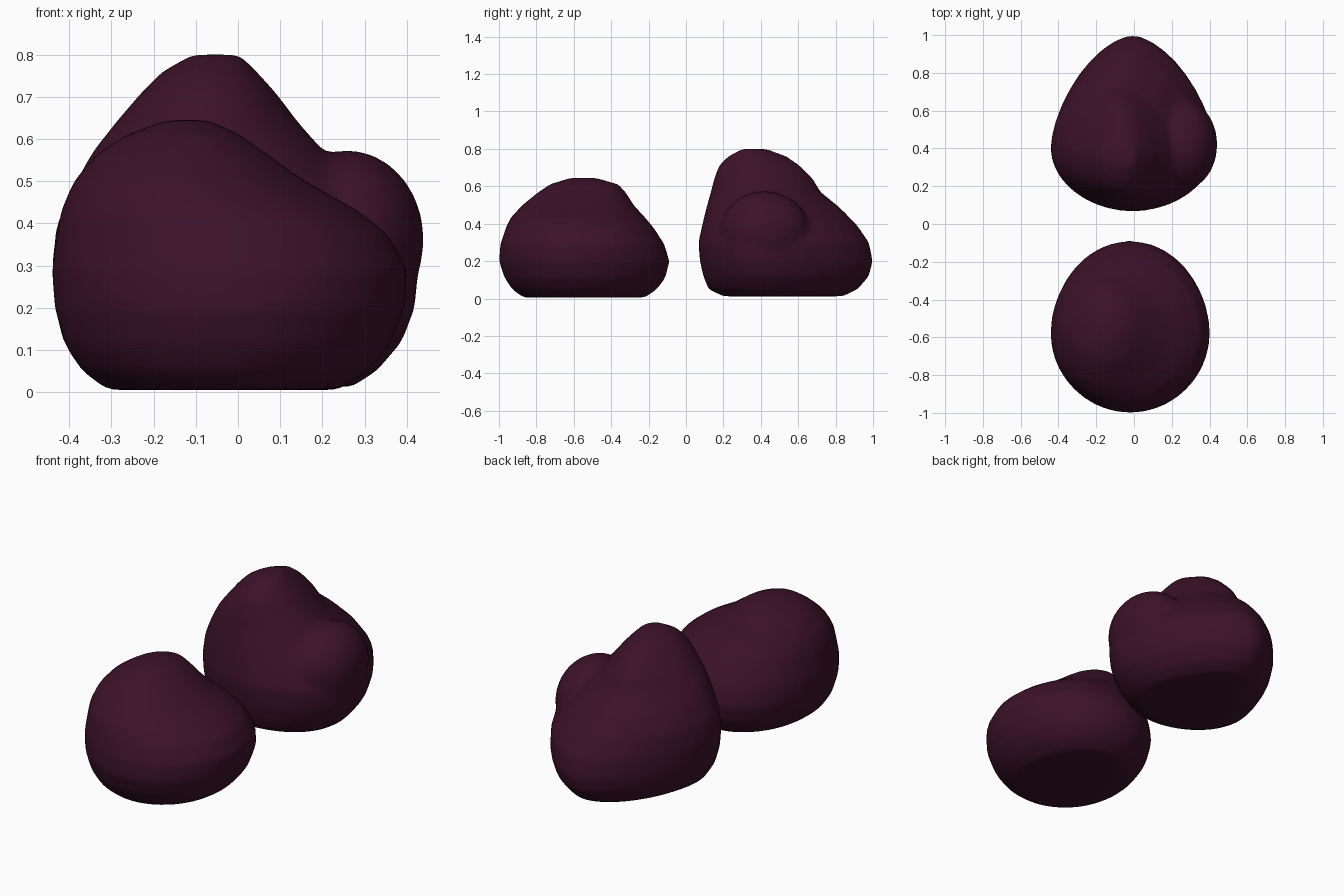
import bpy, bmesh, math
from mathutils import Matrix

if "Cube" in bpy.data.objects:
    bpy.data.objects.remove(bpy.data.objects["Cube"])

mat = bpy.data.materials.new("dark_plum")
mat.diffuse_color = (0.045, 0.006, 0.022, 1)
mat.use_nodes = True
mat.node_tree.nodes["Principled BSDF"].inputs["Base Color"].default_value = mat.diffuse_color


def lump(name, levels, n_front, n_back, lobes=()):
    """Loft of four-quadrant ovals: z, xmin, xmax, ymin, ymax, widest y."""
    bm = bmesh.new()
    rings, count = [], 40
    for z, x0, x1, y0, y1, cy in levels:
        ring = []
        for i in range(count):
            a = 2 * math.pi * i / count
            c, s = math.cos(a), math.sin(a)
            e = 2 / (n_back if s > 0 else n_front)
            x = (x0 + x1) / 2 + (x1 - x0) / 2 * math.copysign(abs(c) ** e, c)
            ry = (y1 - cy) if s > 0 else (cy - y0)
            y = cy + ry * math.copysign(abs(s) ** e, s)
            ring.append(bm.verts.new((x, y, z)))
        rings.append(ring)
    for lo, hi in zip(rings, rings[1:]):
        for i in range(count):
            j = (i + 1) % count
            bm.faces.new((lo[i], lo[j], hi[j], hi[i]))
    bm.faces.new(rings[0][::-1])
    bm.faces.new(rings[-1])
    # side bulges
    for pos, size in lobes:
        m = Matrix.Translation(pos) @ Matrix.Diagonal((*size, 1))
        bmesh.ops.create_icosphere(bm, subdivisions=3, radius=1, matrix=m)
    me = bpy.data.meshes.new(name)
    bm.to_mesh(me)
    bm.free()
    ob = bpy.data.objects.new(name, me)
    bpy.context.collection.objects.link(ob)
    me.materials.append(mat)
    # fuse and soften
    r = ob.modifiers.new("fuse", 'REMESH')
    r.mode = 'VOXEL'
    r.voxel_size = 0.018
    r.use_smooth_shade = True
    s = ob.modifiers.new("soften", 'SMOOTH')
    s.factor = 0.5
    s.iterations = 5
    return ob


# front, lower lump
lump("front_lump", [
    (0.005, -.31, .24, -.87, -.22, -.57),
    (0.05, -.37, .31, -.93, -.155, -.58),
    (0.11, -.41, .36, -.97, -.11, -.58),
    (0.20, -.435, .395, -1.0, -.088, -.58),
    (0.29, -.442, .402, -.993, -.115, -.58),
    (0.375, -.43, .355, -.965, -.17, -.58),
    (0.43, -.42, .285, -.94, -.215, -.58),
    (0.50, -.39, .16, -.875, -.28, -.57),
    (0.565, -.335, .068, -.795, -.32, -.56),
    (0.61, -.265, .005, -.73, -.36, -.55),
    (0.645, -.17, -.07, -.62, -.48, -.55),
], 2, 2)

# back, taller lump with a trailing slope and a side bulge
lump("back_lump", [
    (0.012, -.30, .27, .20, .84, .42),
    (0.05, -.37, .33, .12, .92, .42),
    (0.12, -.415, .39, .092, .98, .41),
    (0.20, -.435, .42, .074, 1.0, .40),
    (0.30, -.442, .43, .066, .98, .40),
    (0.40, -.43, .37, .088, .91, .40),
    (0.49, -.39, .28, .11, .82, .39),
    (0.57, -.345, .205, .133, .72, .38),
    (0.64, -.29, .143, .15, .68, .38),
    (0.71, -.23, .09, .175, .61, .37),
    (0.76, -.18, .045, .225, .54, .36),
    (0.80, -.11, .005, .30, .43, .36),
], 1.95, 1.65, [((.26, .42, .36), (.182, .24, .215))])
